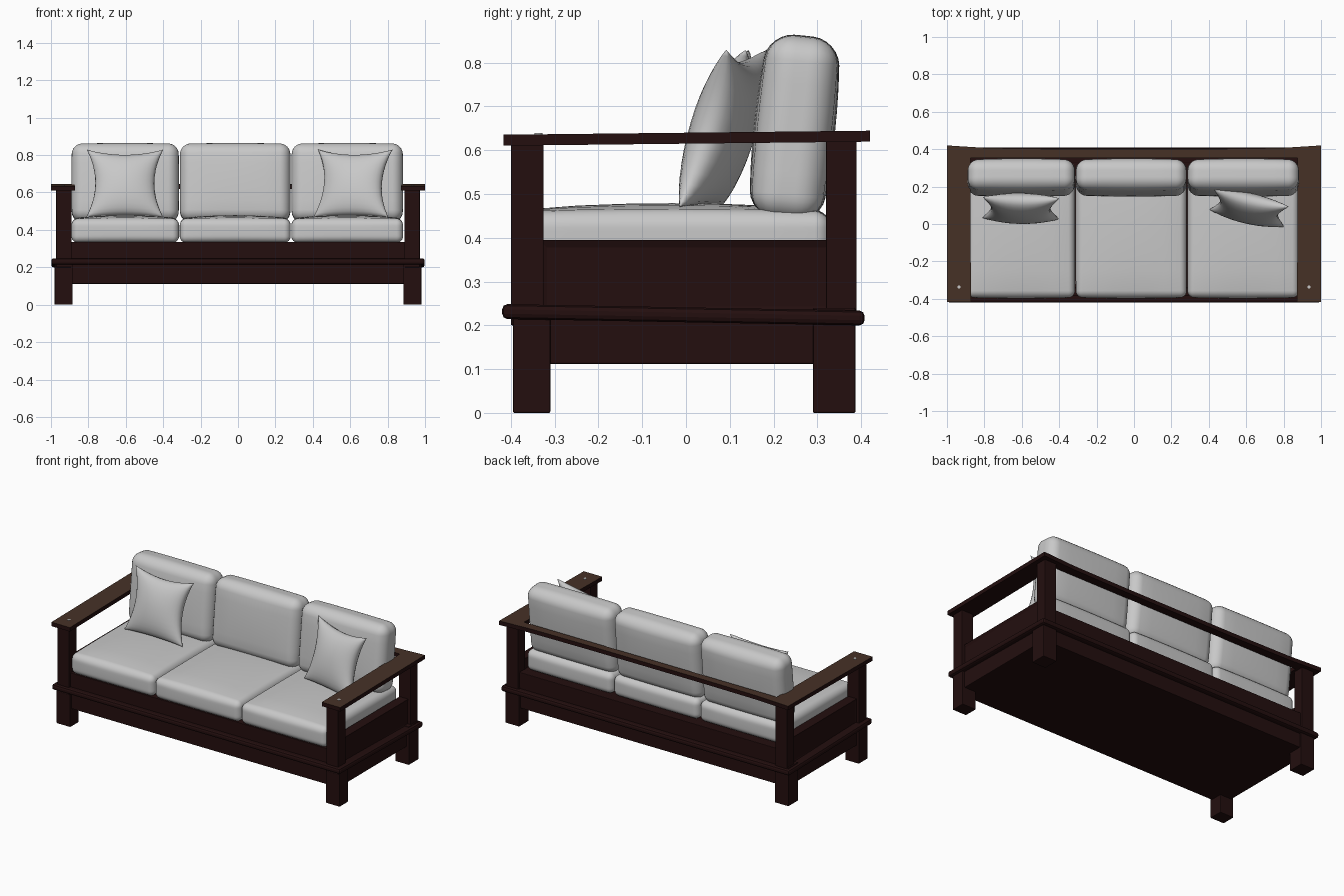
import bpy, bmesh, math
from mathutils import Matrix

if "Cube" in bpy.data.objects:
    bpy.data.objects.remove(bpy.data.objects["Cube"])


def material(name, rgb):
    m = bpy.data.materials.new(name)
    m.diffuse_color = (*rgb, 1)
    m.use_nodes = True
    m.node_tree.nodes["Principled BSDF"].inputs["Base Color"].default_value = m.diffuse_color
    return m


DARK = material("dark wood", (0.017, 0.0045, 0.0045))
BROWN = material("brown wood", (0.062, 0.031, 0.020))
FABRIC = material("grey fabric", (0.58, 0.58, 0.58))


def finish(name, bm, mats, smooth=None, bevel=0.0):
    bmesh.ops.recalc_face_normals(bm, faces=bm.faces)
    me = bpy.data.meshes.new(name)
    bm.to_mesh(me)
    bm.free()
    ob = bpy.data.objects.new(name, me)
    bpy.context.collection.objects.link(ob)
    for m in mats:
        me.materials.append(m)
    if bevel:
        mod = ob.modifiers.new("bevel", 'BEVEL')
        mod.width, mod.segments = bevel, 2
    if smooth:
        bpy.context.view_layer.objects.active = ob
        ob.select_set(True)
        bpy.ops.object.shade_smooth_by_angle(angle=math.radians(smooth))
        ob.select_set(False)
    return ob


def box(name, x, y, z, bevel=0.003, slope=0.0):
    """Box from (min, max) ranges; slope tilts it along y."""
    bm = bmesh.new()
    bmesh.ops.create_cube(bm, size=1)
    for v in bm.verts:
        v.co = [r[0] + (c + 0.5) * (r[1] - r[0]) for c, r in zip(v.co, (x, y, z))]
        v.co.z += slope * v.co.y
    return finish(name, bm, [DARK], bevel=bevel)


def cushion(name, centre, half, radius, puff, tilt=0.0, low=1.0):
    """Rounded box with bulging faces; low scales the bulge underneath."""
    n, k = 12, 3
    bm = bmesh.new()
    bmesh.ops.create_cube(bm, size=2)
    bmesh.ops.subdivide_edges(bm, edges=bm.edges[:], cuts=n - 1, use_grid_fill=True)

    def place(c, h):
        i = round((c + 1) * n / 2)
        s, j = (-1, i) if i <= n / 2 else (1, n - i)
        inner = h - radius
        if j < k:
            return s * inner, s * radius * math.tan(math.radians(15 * (k - j)))
        return s * inner * (n / 2 - j) / (n / 2 - k), 0.0

    for v in bm.verts:
        pairs = [place(c, h) for c, h in zip(v.co, half)]
        length = math.sqrt(sum(o * o for _, o in pairs)) or 1
        p = [i + radius * o / length for i, o in pairs]
        q = [a / h for a, h in zip(p, half)]
        for a in range(3):
            b, c = (a + 1) % 3, (a + 2) % 3
            g = puff[a] * max(0, 1 - q[b] ** 2) ** 0.7 * max(0, 1 - q[c] ** 2) ** 0.7
            p[a] += q[a] * g * (low if a == 2 and q[a] < 0 else 1)
        v.co = p
    bm.transform(Matrix.Translation(centre) @ Matrix.Rotation(math.radians(tilt), 4, 'X'))
    return finish(name, bm, [FABRIC], smooth=60)


def pillow(name, centre, tilt, turn):
    """Throw pillow: pinched square outline with pointed corners."""
    n = 16
    bm = bmesh.new()
    for side in (-1, 1):
        grid = []
        for i in range(n + 1):
            row = []
            for j in range(n + 1):
                u, v = (-math.cos(math.pi * t / n) for t in (i, j))
                x = 0.205 * u * (1 - 0.23 * (1 - v * v))
                z = 0.188 * v * (1 - (0.17 if v > 0 else 0.05) * (1 - u * u))
                y = side * 0.068 * max(0, (1 - u * u) * (1 - v * v)) ** 0.45
                row.append(bm.verts.new((x, y, z)))
            grid.append(row)
        for i in range(n):
            for j in range(n):
                bm.faces.new((grid[i][j], grid[i + 1][j], grid[i + 1][j + 1], grid[i][j + 1]))
    bmesh.ops.remove_doubles(bm, verts=bm.verts, dist=1e-5)
    bm.transform(Matrix.Translation(centre) @ Matrix.Rotation(math.radians(turn), 4, 'Z')
                 @ Matrix.Rotation(math.radians(tilt), 4, 'X'))
    return finish(name, bm, [FABRIC], smooth=70)


# Legs, posts and side panels, mirrored left to right
for s, side in ((-1, "left"), (1, "right")):
    def xs(a, b):
        return tuple(sorted((s * a, s * b)))
    box(f"{side}_front_leg", xs(0.885, 0.98), (-0.395, -0.31), (0, 0.24))
    box(f"{side}_back_leg", xs(0.885, 0.98), (0.29, 0.387), (0, 0.24))
    box(f"{side}_front_post", xs(0.89, 0.972), (-0.40, -0.325), (0.2, 0.615))
    box(f"{side}_back_post", xs(0.89, 0.972), (0.32, 0.39), (0.2, 0.622))
    # Side panel with a shallow recessed field
    bm = bmesh.new()
    bmesh.ops.create_cube(bm, size=1)
    for v in bm.verts:
        v.co = (s * 0.925 + v.co.x * 0.06, v.co.y * 0.67, 0.31 + v.co.z * 0.17)
    outer = [f for f in bm.faces if f.calc_center_median().x * s > 0.95]
    bmesh.ops.inset_region(bm, faces=outer, thickness=0.025, depth=-0.006)
    finish(f"{side}_side_panel", bm, [DARK])

# Base: apron box, belt moulding, front and back rails
box("apron", (-0.965, 0.965), (-0.385, 0.375), (0.112, 0.22))
box("belt_moulding", (-0.998, 0.998), (-0.42, 0.408), (0.207, 0.241), 0.012, -0.018)
box("front_rail", (-0.9, 0.9), (-0.385, -0.34), (0.22, 0.335))
box("back_rail", (-0.9, 0.9), (0.325, 0.375), (0.21, 0.335))
box("seat_deck", (-0.9, 0.9), (-0.35, 0.34), (0.3, 0.332))

# Arm boards and back board as one U-shaped top, lighter on its upper face
half_outline = [(0.875, 0.352), (0.872, -0.417), (1.0, -0.417), (1.0, 0.42), (0.78, 0.406), (0.4, 0.401)]
outline = half_outline + [(-x, y) for x, y in reversed(half_outline)]
bm = bmesh.new()
face = bm.faces.new([bm.verts.new((x, y, 0.615 + 0.011 * y)) for x, y in outline])
ext = bmesh.ops.extrude_face_region(bm, geom=[face])
for e in ext["geom"]:
    if isinstance(e, bmesh.types.BMVert):
        e.co.z += 0.025
bmesh.ops.recalc_face_normals(bm, faces=bm.faces)
for f in bm.faces:
    f.material_index = 1 if f.normal.z > 0.9 else 0
finish("arm_and_back_top", bm, [DARK, BROWN])

# Small round caps on the arm fronts
for s, side in ((-1, "left"), (1, "right")):
    bm = bmesh.new()
    bmesh.ops.create_cone(bm, cap_ends=True, segments=12, radius1=0.009, radius2=0.009, depth=0.004,
                          matrix=Matrix.Translation((s * 0.935, -0.337, 0.637)))
    finish(f"{side}_arm_cap", bm, [FABRIC])

# Seat and back cushions
for name, x0, x1 in (("left", -0.89, -0.316), ("middle", -0.311, 0.281), ("right", 0.286, 0.882)):
    cx, hx = (x0 + x1) / 2, (x1 - x0) / 2
    cushion(f"{name}_seat_cushion", (cx, -0.032, 0.395), (hx, 0.36, 0.064), 0.035,
            (0.001, 0.006, 0.020), low=0)
    cushion(f"{name}_back_cushion", (cx, 0.248, 0.651), (hx - 0.002, 0.078, 0.208), 0.055,
            (0.002, 0.015, 0.004), tilt=-6)

# Throw pillows
pillow("left_throw_pillow", (-0.605, 0.085, 0.65), -17, -1)
pillow("right_throw_pillow", (0.615, 0.085, 0.65), -17, -13)
